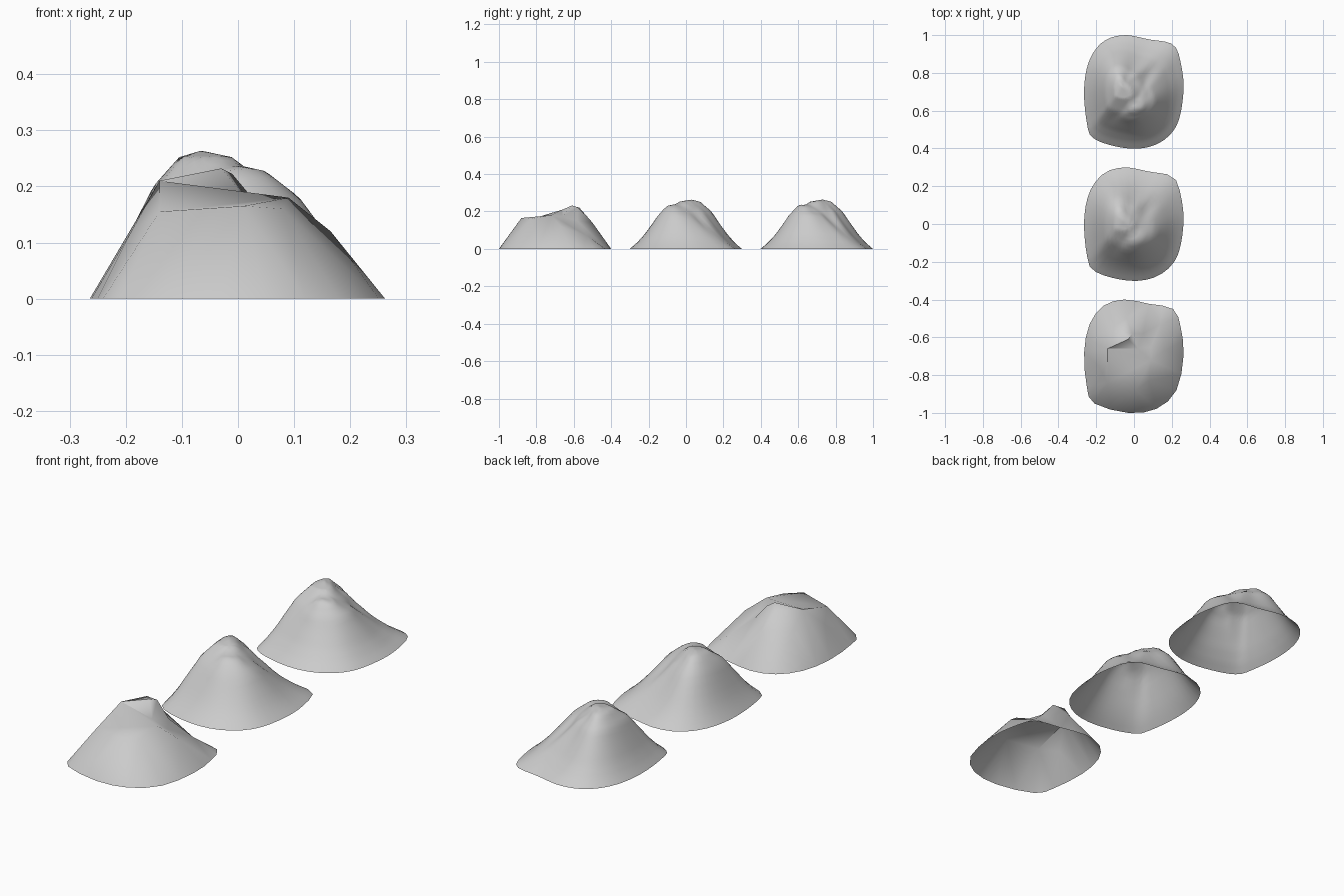
import bpy
import math
from mathutils import Vector
from mathutils.geometry import delaunay_2d_cdt

if "Cube" in bpy.data.objects:
    bpy.data.objects.remove(bpy.data.objects["Cube"])

stone = bpy.data.materials.new("pale grey stone")
stone.use_nodes = True
stone.diffuse_color = (0.6, 0.6, 0.6, 1)
stone.node_tree.nodes["Principled BSDF"].inputs["Base Color"].default_value = (0.6, 0.6, 0.6, 1)

# Footprint of a mound, counter-clockwise
CORNERS = [Vector(p) for p in (
    (0.262, 0), (0.248, 0.15), (0.207, 0.25), (0.08, 0.277), (-0.05, 0.3), (-0.16, 0.268),
    (-0.235, 0.17), (-0.264, 0.02), (-0.25, -0.16), (-0.21, -0.25), (-0.03, -0.3),
    (0.12, -0.278), (0.225, -0.18))]


def smooth_loop(points, steps):
    """Closed Catmull-Rom curve through the points."""
    out, n = [], len(points)
    for i in range(n):
        a, b, c, d = (points[(i + k) % n] for k in (-1, 0, 1, 2))
        for s in range(steps):
            t = s / steps
            out.append(0.5 * (2 * b + (c - a) * t + (2 * a - 5 * b + 4 * c - d) * t ** 2
                              + (3 * b - a - 3 * c + d) * t ** 3))
    return out


RIM = smooth_loop(CORNERS, 6)
SLOPE = [(0, 1), (0.2, 0.955), (0.43, 0.76), (0.57, 0.55), (0.75, 0.28), (0.88, 0.12), (1, 0)]


def cross(a, b):
    return a.x * b.y - a.y * b.x


def rim_distance(centre, angle):
    ray = Vector((math.cos(angle), math.sin(angle)))
    for a, b in zip(RIM, RIM[1:] + RIM[:1]):
        edge, rel = b - a, a - centre
        det = cross(ray, edge)
        if abs(det) > 1e-9:
            dist, along = cross(rel, edge) / det, cross(rel, ray) / det
            if dist > 0 and -1e-6 <= along <= 1 + 1e-6:
                return dist
    return 0.28


def slope(t):
    t = min(max(t, 0), 1)
    for (a, u), (b, v) in zip(SLOPE, SLOPE[1:]):
        if t <= b:
            return u + (v - u) * (t - a) / (b - a)
    return 0


def hump(p, centre, height, spread):
    """Height of a peak that slopes from its centre to the rim."""
    rel = p - centre
    if rel.length < 1e-6:
        return height
    angle = math.atan2(rel.y, rel.x)
    return height * slope((rel.length / rim_distance(centre, angle)) ** spread(angle))


def main_spread(angle):
    return 1 - 0.36 * max(0, math.cos(angle - 0.6)) ** 2


def ridge_spread(angle):
    return 0.7 + 0.26 * max(0, math.cos(angle - 0.3)) ** 4


def mound_height(p):
    a = hump(p, Vector((-0.065, 0.03)), 0.264, main_spread)
    b = hump(p, Vector((0, -0.085)), 0.238, ridge_spread)
    blend = 0.025 * min(1, max(a, b) / 0.1)
    h = max(blend - abs(a - b), 0)
    return max(a, b) + (h * h / (4 * blend) if blend > 1e-6 else 0)


def add_mound(name, verts, faces, y, angle):
    mesh = bpy.data.meshes.new(name)
    mesh.from_pydata(verts, [], faces)
    mesh.materials.append(stone)
    obj = bpy.data.objects.new(name, mesh)
    obj.location.y = y
    bpy.context.collection.objects.link(obj)
    bpy.ops.object.select_all(action="DESELECT")
    obj.select_set(True)
    bpy.context.view_layer.objects.active = obj
    bpy.ops.object.shade_smooth_by_angle(angle=math.radians(angle))


def smooth_mound(name, y, rings, sides):
    """Open shell on a polar grid."""
    centre = Vector((-0.03, -0.02))
    verts, faces = [(*centre, mound_height(centre))], []
    for r in range(1, rings + 1):
        for s in range(sides):
            angle = math.tau * s / sides
            p = centre + Vector((math.cos(angle), math.sin(angle))) * (
                rim_distance(centre, angle) * r / rings)
            verts.append((p.x, p.y, 0 if r == rings else mound_height(p)))
    for s in range(sides):
        n = (s + 1) % sides
        faces.append((0, 1 + s, 1 + n))
        for r in range(rings - 1):
            i, o = 1 + r * sides, 1 + (r + 1) * sides
            faces.append((i + s, o + s, o + n, i + n))
    add_mound(name, verts, faces, y, 60)


def rough_mound(name, y):
    """Coarse mound: flat front shoulder, a crest, a dip and a rear dome."""
    tops = [(-0.14, 0.04, 0.21), (0.09, -0.02, 0.18),  # ends of the crest
            (0.01, -0.18, 0.165), (0.08, -0.13, 0.16), (-0.14, -0.14, 0.155), (-0.19, -0.05, 0.12),
            (0.165, 0.03, 0.12), (0.09, 0.05, 0.14), (0.02, 0.04, 0.172), (0.05, 0.12, 0.15),
            (-0.03, 0.09, 0.232), (-0.07, 0.13, 0.22), (-0.01, 0.12, 0.222),
            (-0.04, 0.2, 0.14), (-0.15, 0.13, 0.15), (0.14, 0.17, 0.07)]
    rim = smooth_loop(CORNERS, 2)
    count = len(rim)
    flat = rim + [Vector(p[:2]) for p in tops]
    heights = [0] * count + [p[2] for p in tops]
    edges = [(i, (i + 1) % count) for i in range(count)] + [(count, count + 1)]
    points, _, faces, origin, _, _ = delaunay_2d_cdt(flat, edges, [], 1, 1e-5)
    verts = [(p.x, p.y, heights[o[0]]) for p, o in zip(points, origin)]
    add_mound(name, verts, faces, y, 50)


smooth_mound("back_mound", 0.7, 24, 64)
smooth_mound("middle_mound", 0, 14, 40)
rough_mound("front_mound", -0.7)
